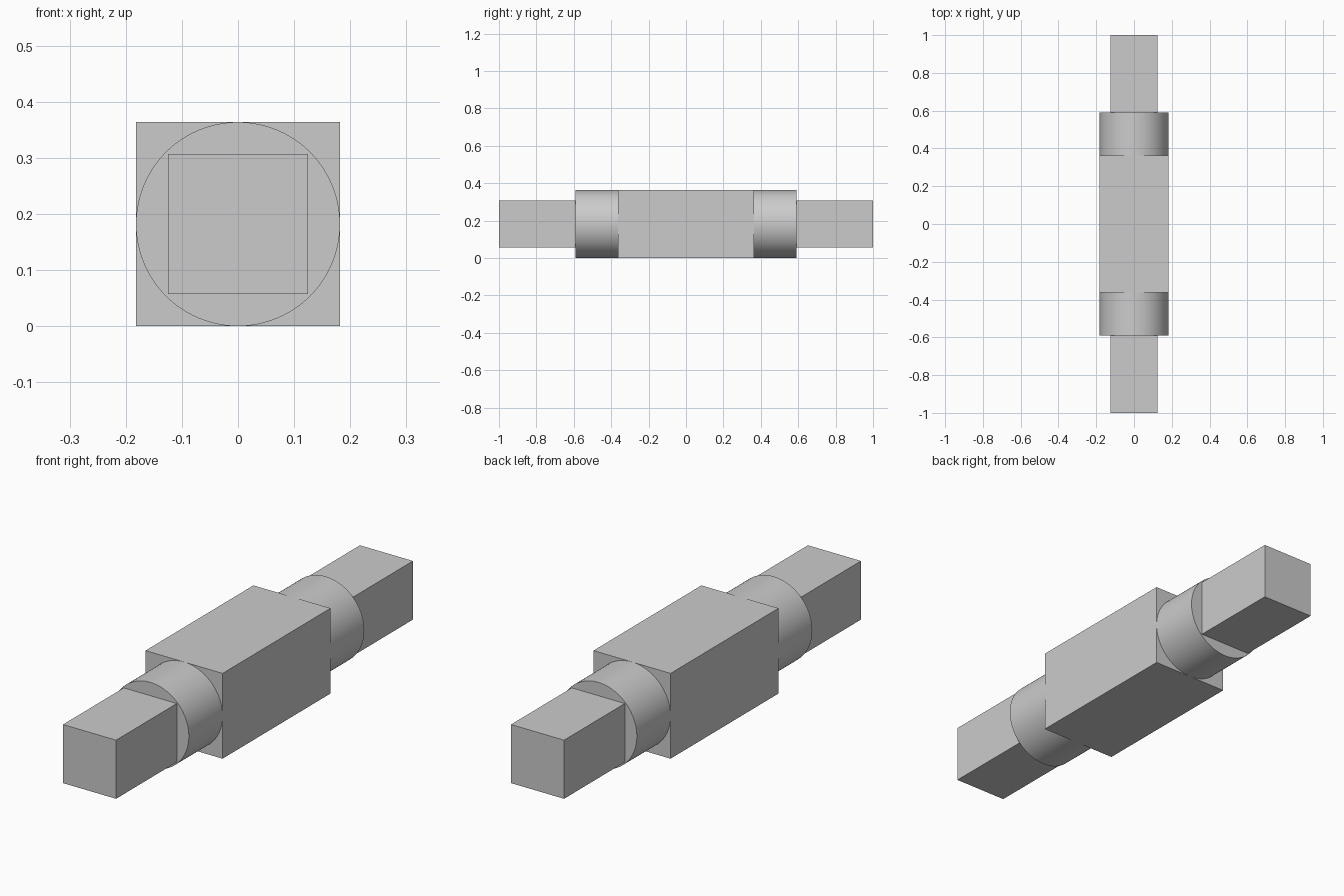
import bpy
import math

cube = bpy.data.objects.get("Cube")
if cube:
    bpy.data.objects.remove(cube, do_unlink=True)

UNIT = 2 / 11          # collar radius; the other sizes follow from it
AXIS_Z = UNIT          # height of the long axis

grey = bpy.data.materials.new("light grey")
grey.use_nodes = True
colour = (0.6, 0.6, 0.6, 1)
grey.diffuse_color = colour
grey.node_tree.nodes["Principled BSDF"].inputs["Base Color"].default_value = colour


def finish(name):
    obj = bpy.context.object
    obj.name = name
    obj.data.materials.append(grey)
    return obj


def block(name, width, y_start, y_end):
    bpy.ops.mesh.primitive_cube_add(size=1, location=(0, (y_start + y_end) / 2, AXIS_Z))
    obj = finish(name)
    obj.scale = (width, abs(y_end - y_start), width)
    bpy.ops.object.transform_apply(location=False, rotation=False, scale=True)


def collar(name, y_start, y_end):
    bpy.ops.mesh.primitive_cylinder_add(
        vertices=96, radius=UNIT, depth=abs(y_end - y_start),
        location=(0, (y_start + y_end) / 2, AXIS_Z), rotation=(math.pi / 2, 0, 0))
    finish(name)
    bpy.ops.object.shade_smooth_by_angle(angle=math.radians(30))


# Square central body
block("central_body", 2 * UNIT, -2 * UNIT, 2 * UNIT)

# Round collar and square end shaft on each side
for side, sign in (("front", -1), ("back", 1)):
    collar(side + "_collar", sign * 2 * UNIT, sign * 3.25 * UNIT)
    block(side + "_shaft", 0.25, sign * 3.25 * UNIT, sign)
